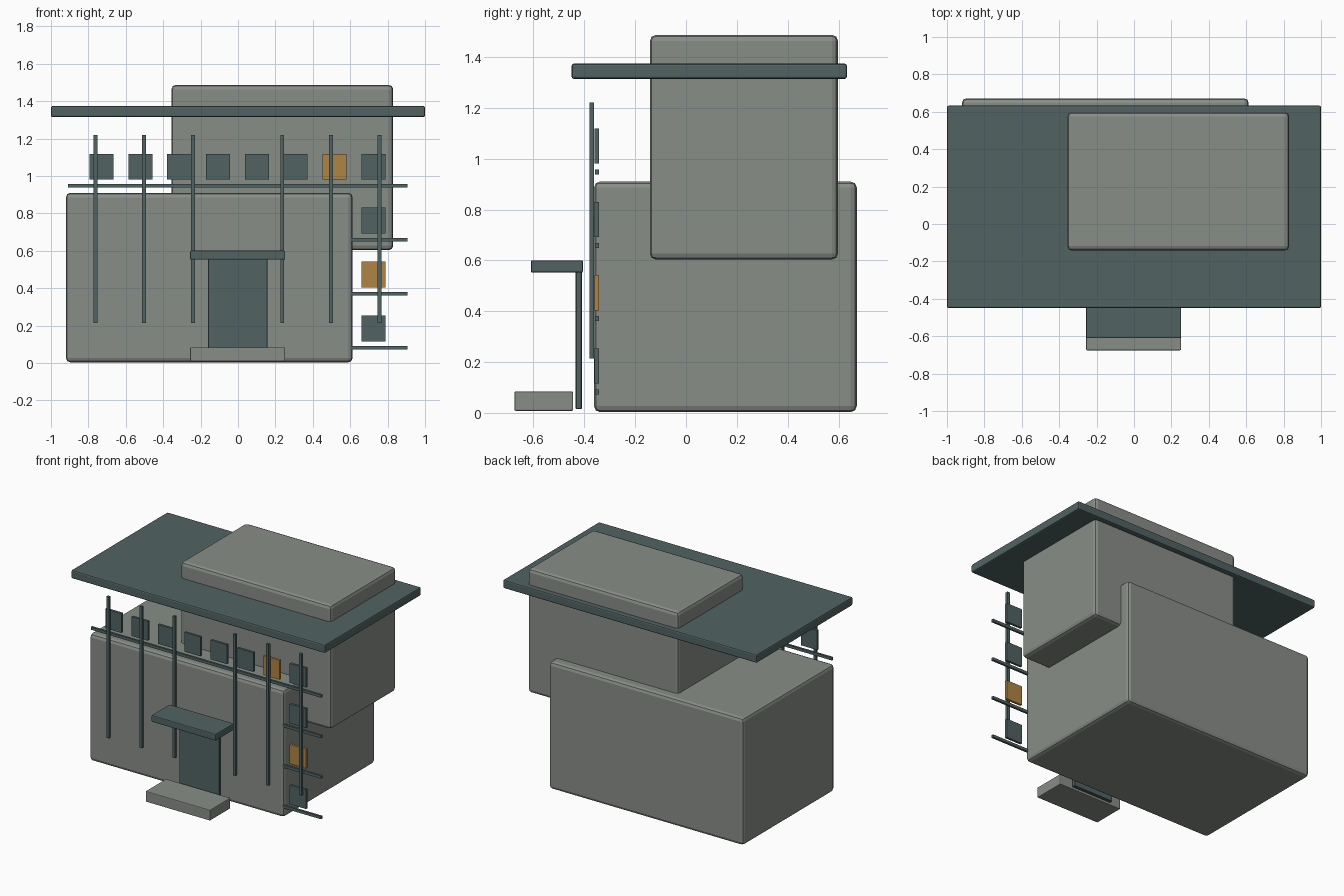
import bpy

if "Cube" in bpy.data.objects:
    bpy.data.objects.remove(bpy.data.objects["Cube"])


def material(name, color):
    m = bpy.data.materials.new(name)
    m.diffuse_color = (*color, 1.0)
    m.use_nodes = True
    m.node_tree.nodes["Principled BSDF"].inputs["Base Color"].default_value = m.diffuse_color
    return m


CONCRETE = material("warm_grey_concrete", (0.25, 0.27, 0.245))
SLATE = material("dark_slate", (0.083, 0.124, 0.124))
AMBER = material("amber_glass", (0.43, 0.23, 0.056))


def box(name, xs, ys, zs, mat, bevel=0.0, segments=2):
    """Box given by its (min, max) range on each axis, with optional soft edges."""
    spans = (xs, ys, zs)
    bpy.ops.mesh.primitive_cube_add(size=1, location=[(a + b) / 2 for a, b in spans])
    ob = bpy.context.object
    ob.name = name
    ob.scale = [b - a for a, b in spans]
    bpy.ops.object.transform_apply(location=False, rotation=False, scale=True)
    ob.data.materials.append(mat)
    if bevel:
        mod = ob.modifiers.new("soft_edges", 'BEVEL')
        mod.width = bevel
        mod.segments = segments
    return ob


def around(center, size):
    return (center - size / 2, center + size / 2)


# Building volumes
box("lower_block", (-0.92, 0.613), (-0.362, 0.672), (0.003, 0.91), CONCRETE, 0.024)
box("upper_block", (-0.356, 0.83), (-0.142, 0.598), (0.603, 1.487), CONCRETE, 0.024)
box("roof_slab", (-1.0, 1.0), (-0.45, 0.633), (1.314, 1.374), SLATE, 0.009)

# Entrance
box("door", (-0.161, 0.157), (-0.434, -0.41), (0.015, 0.56), SLATE, 0.003, 1)
box("door_canopy", (-0.256, 0.252), (-0.61, -0.405), (0.552, 0.6), SLATE, 0.006)
box("door_step", (-0.256, 0.252), (-0.675, -0.444), (0.008, 0.084), CONCRETE, 0.005)

# Vertical facade fins
for i, x in enumerate((-0.762, -0.502, -0.241, 0.236, 0.497, 0.757)):
    box(f"facade_fin_{i}", around(x, 0.02), (-0.38, -0.361), (0.213, 1.22), SLATE)

# Horizontal rails at each storey
STOREY = 0.2885
for i in range(4):
    box(f"storey_rail_{i}", (-0.91, 0.905), (-0.357, -0.342),
        around(0.082 + i * STOREY, 0.02), SLATE)

# Window panels: a full top row, and a column at the right end
panels = [(col, 3) for col in range(8)] + [(7, row) for row in range(3)]
for col, row in panels:
    lit = (col, row) in ((6, 3), (7, 1))
    box(f"window_{col}_{row}", around(-0.73 + col * 0.2077, 0.128), (-0.36, -0.343),
        around(0.184 + row * STOREY, 0.138), AMBER if lit else SLATE)
